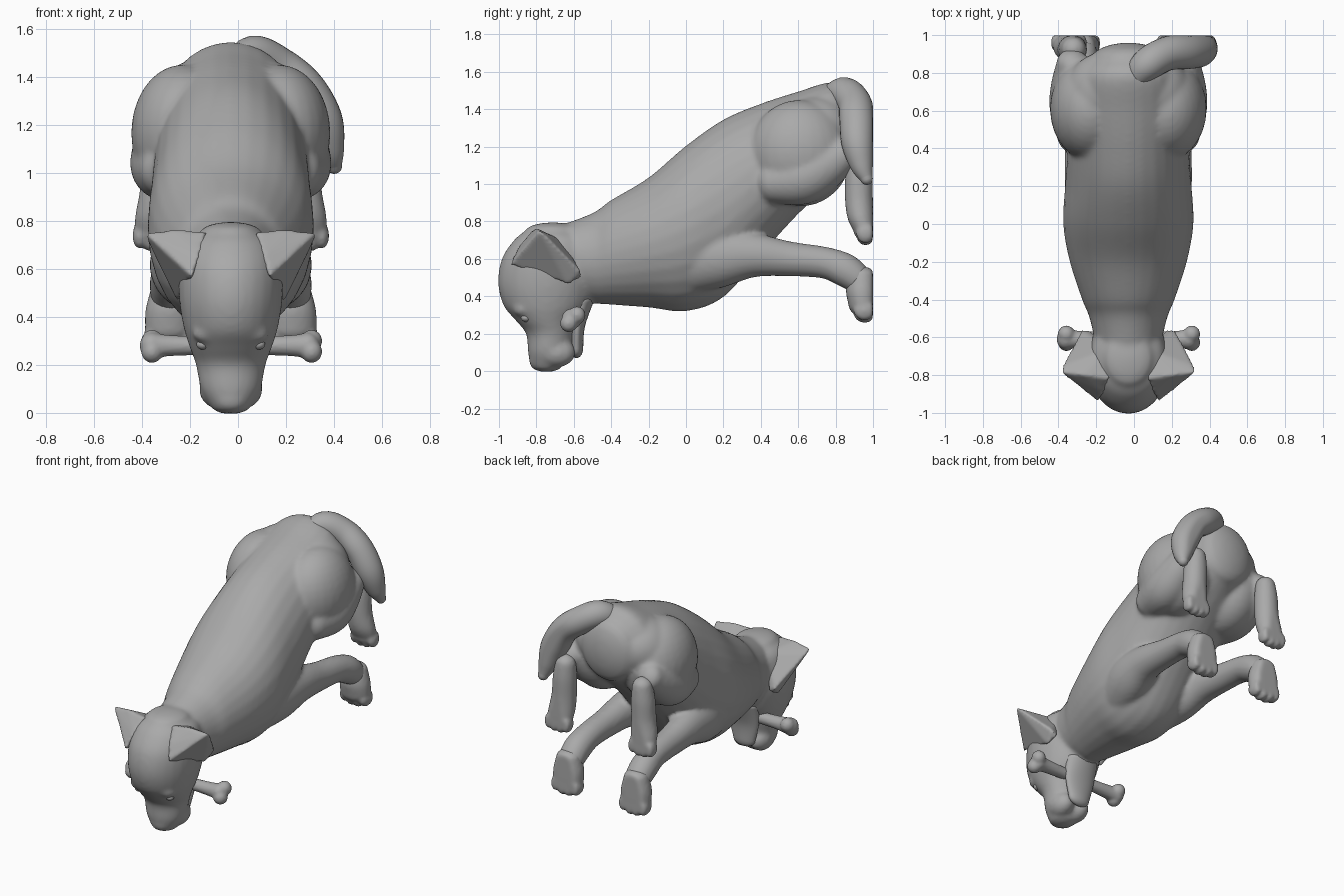
import bpy, bmesh, math
from mathutils import Vector

if "Cube" in bpy.data.objects:
    bpy.data.objects.remove(bpy.data.objects["Cube"])

CX = -0.03  # symmetry plane of the animal
GREY = bpy.data.materials.new("grey")
GREY.diffuse_color = (.4, .4, .4, 1)
GREY.use_nodes = True
GREY.node_tree.nodes["Principled BSDF"].inputs["Base Color"].default_value = GREY.diffuse_color


def finish(bm, name):
    bmesh.ops.recalc_face_normals(bm, faces=bm.faces)
    me = bpy.data.meshes.new(name)
    bm.to_mesh(me)
    bm.free()
    for p in me.polygons:
        p.use_smooth = True
    me.materials.append(GREY)
    ob = bpy.data.objects.new(name, me)
    bpy.context.collection.objects.link(ob)
    return ob


def spline(pts, steps=6):
    out = []
    for i in range(len(pts) - 1):
        a, b, c, d = (pts[max(0, min(len(pts) - 1, i + k))] for k in (-1, 0, 1, 2))
        for j in range(steps):
            t = j / steps
            out.append([q + 0.5 * t * (r - p + t * (2*p - 5*q + 4*r - s + t * (3*(q - r) + s - p)))
                        for p, q, r, s in zip(a, b, c, d)])
    return out + [list(pts[-1])]


def loft(name, secs, axis=None, side=(1, 0, 0), caps=(0.05, 0.05), seg=28):
    """Smooth skin over elliptical sections (x, y, z, r_side, r_up) with domed ends."""
    s = spline(secs)
    P = [Vector(v[:3]) for v in s]
    rings = []
    for i, v in enumerate(s):
        t = Vector(axis) if axis else (P[min(i+1, len(P)-1)] - P[max(i-1, 0)]).normalized()
        rings.append((P[i], t, v[3], v[4]))
    def dome(r, length):
        return [(r[0] + r[1] * length * math.sin(a), r[1], r[2] * math.cos(a), r[3] * math.cos(a))
                for a in (0.35, 0.7, 1.05, 1.35, 1.52)]
    rings = dome(rings[0], -caps[0])[::-1] + rings + dome(rings[-1], caps[1])
    bm = bmesh.new()
    loops = []
    for p, t, ra, rb in rings:
        u = (Vector(side) - t * t.dot(Vector(side))).normalized()
        w = t.cross(u)
        loop = []
        for k in range(seg):
            a = 2 * math.pi * k / seg
            co = p + u * ra * math.cos(a) + w * rb * math.sin(a)
            co.y = min(co.y, 0.999)  # flat soles
            loop.append(bm.verts.new(co))
        loops.append(loop)
    for A, B in zip(loops, loops[1:]):
        for k in range(seg):
            bm.faces.new((A[k], A[k-1], B[k-1], B[k]))
    bm.faces.new(loops[0])
    bm.faces.new(loops[-1])
    return finish(bm, name)


def ball(name, c, r):
    bm = bmesh.new()
    bmesh.ops.create_uvsphere(bm, u_segments=28, v_segments=18, radius=1)
    for v in bm.verts:
        v.co = (c[0] + v.co.x*r[0], min(c[1] + v.co.y*r[1], 0.999), c[2] + v.co.z*r[2])
    return finish(bm, name)


def blend(name, parts, voxel=0.018, smooth=6):
    """Fuse overlapping parts into one soft skin."""
    bpy.ops.object.select_all(action='DESELECT')
    for o in parts:
        o.select_set(True)
    bpy.context.view_layer.objects.active = parts[0]
    if len(parts) > 1:
        bpy.ops.object.join()
    ob = parts[0]
    ob.name = name
    m = ob.modifiers.new("fuse", 'REMESH')
    m.mode = 'VOXEL'
    m.voxel_size = voxel
    m.use_smooth_shade = True
    m = ob.modifiers.new("soften", 'SMOOTH')
    m.iterations = smooth
    return ob


# Trunk: (y, top, bottom, half width)
trunk = [(-.7, .77, .42, .16), (-.5, .845, .365, .205), (-.4, .915, .355, .245), (-.2, 1.035, .34, .31),
         (0, 1.205, .32, .345), (.2, 1.345, .395, .335), (.4, 1.43, .62, .32), (.6, 1.495, .84, .31),
         (.78, 1.545, 1.0, .27), (.87, 1.49, 1.07, .2)]
skin = [loft("trunk", [(CX, y, (t+b)/2, w, (t-b)/2) for y, t, b, w in trunk], axis=(0, 1, 0), caps=(.08, .09))]

# Head looking down: (z, front y, back y, half width)
head = [(.03, -.83, -.66, .085), (.1, -.845, -.62, .125), (.2, -.855, -.59, .145), (.27, -.91, -.57, .17),
        (.35, -.975, -.51, .195), (.47, -1.005, -.47, .215), (.6, -.985, -.47, .215), (.7, -.92, -.5, .185),
        (.75, -.86, -.56, .13)]
skin += [loft("skull", [(CX, (f+b)/2, z, w, (b-f)/2) for z, f, b, w in head], axis=(0, 0, 1), caps=(.035, .045)),
         ball("nose", (CX, -.785, .055), (.07, .055, .055))]

for s in (-1, 1):
    skin += [ball("jowl", (CX + s*.06, -.69, .1), (.072, .1, .08)),
             ball("brow", (CX + s*.1, -.875, .33), (.06, .05, .04)),
             # Front legs flow out of the chest
             loft("front_leg", [(CX + s*o, y, z, a, b) for o, y, z, a, b in (
                 (.15, .0, .60, .14, .19), (.20, .18, .61, .135, .165), (.23, .36, .62, .107, .12),
                 (.24, .55, .60, .088, .094), (.245, .74, .58, .083, .085), (.25, .85, .54, .088, .09),
                 (.25, .92, .49, .085, .08))]),
             # Hip, thigh and folded shank
             ball("hip", (CX + s*.13, .7, 1.28), (.2, .21, .19)),
             ball("thigh", (CX + s*.2, .61, 1.165), (.215, .275, .285)),
             loft("shank", [(CX + s*o, y, z, r*.95, r) for o, y, z, r in (
                 (.27, .47, 1.01, .115), (.285, .62, 1.03, .14), (.29, .75, 1.10, .125),
                 (.3, .86, 1.17, .085))], caps=(.1, .06))]
    # Fused over the back of the thigh
blend("body", skin, .014, 9)

for s in (-1, 1):
    # Front paws, with flat soles facing back
    x = CX + s * .255
    parts = [loft("paw", [(x, .94, .51, .08, .075), (x, .94, .43, .1, .085), (x, .945, .36, .103, .078)],
                  axis=(0, 0, -1), caps=(.05, .07))]
    for k in (-1.5, -.5, .5, 1.5):
        parts.append(ball("toe", (x + k*.048, .955, .305 + abs(k)*.014), (.034, .06, .055)))
    blend("front_paw", parts, .011, 5)

    # Long hind foot lying flat against the ground plane
    parts = [loft("foot", [(CX + s*o, y, z, a, b) for o, y, z, a, b in (
        (.29, .925, 1.13, .065, .065), (.295, .925, 1.04, .076, .074), (.30, .925, .92, .08, .075),
        (.31, .935, .82, .088, .072), (.315, .955, .75, .085, .06))], axis=(0, 0, -1), caps=(.06, .05))]
    for k in (-1.5, -.5, .5, 1.5):
        parts.append(ball("toe", (CX + s*.315 + k*.043, .96, .72 + abs(k)*.012), (.03, .05, .055)))
    blend("hind_foot", parts, .011, 4)

    ball("eye", (CX + s*.115, -.855, .285), (.028, .028, .022))

    # Folded ear flap, wide at the root with an outer corner and a trailing tip
    bm = bmesh.new()
    for p in ((.16, -.945, .565), (.13, -.9, .66), (.1, -.82, .755), (.24, -.8, .765), (.36, -.785, .75),
              (.35, -.75, .725), (.1, -.66, .7), (.25, -.56, .53), (.2, -.56, .50), (.22, -.63, .46)):
        bm.verts.new((CX + s*p[0], p[1], p[2]))
    bmesh.ops.convex_hull(bm, input=bm.verts)
    blend("ear", [finish(bm, "ear")], .011, 7)

# Lower jaw behind the bone
loft("lower_jaw", [(CX, -.56, .38, .12, .07), (CX, -.58, .24, .11, .04), (CX, -.585, .12, .08, .035)],
     axis=(0, 0, -1), caps=(.03, .05))

# Tail sweeping over to one side
loft("tail", [(-.02, .72, 1.43, .05, .05), (.06, .835, 1.485, .085, .085), (.17, .9, 1.435, .09, .088),
              (.275, .912, 1.35, .092, .087), (.347, .918, 1.22, .087, .088), (.382, .94, 1.1, .062, .062),
              (.4, .965, 1.03, .034, .034)], side=(0, 1, 0), caps=(.03, .035))

# Bone held across the mouth
parts = [loft("shaft", [(x, -.61, .28, r, r) for x, r in
                        ((-.36, .055), (-.27, .043), (-.03, .036), (.21, .043), (.29, .055))], side=(0, 1, 0))]
for x in (-.358, .306):
    for k in (-1, 1):
        parts.append(ball("knob", (x, -.605 + k*.022, .277 + k*.022), (.045, .046, .047)))
blend("bone", parts, .01, 3)
